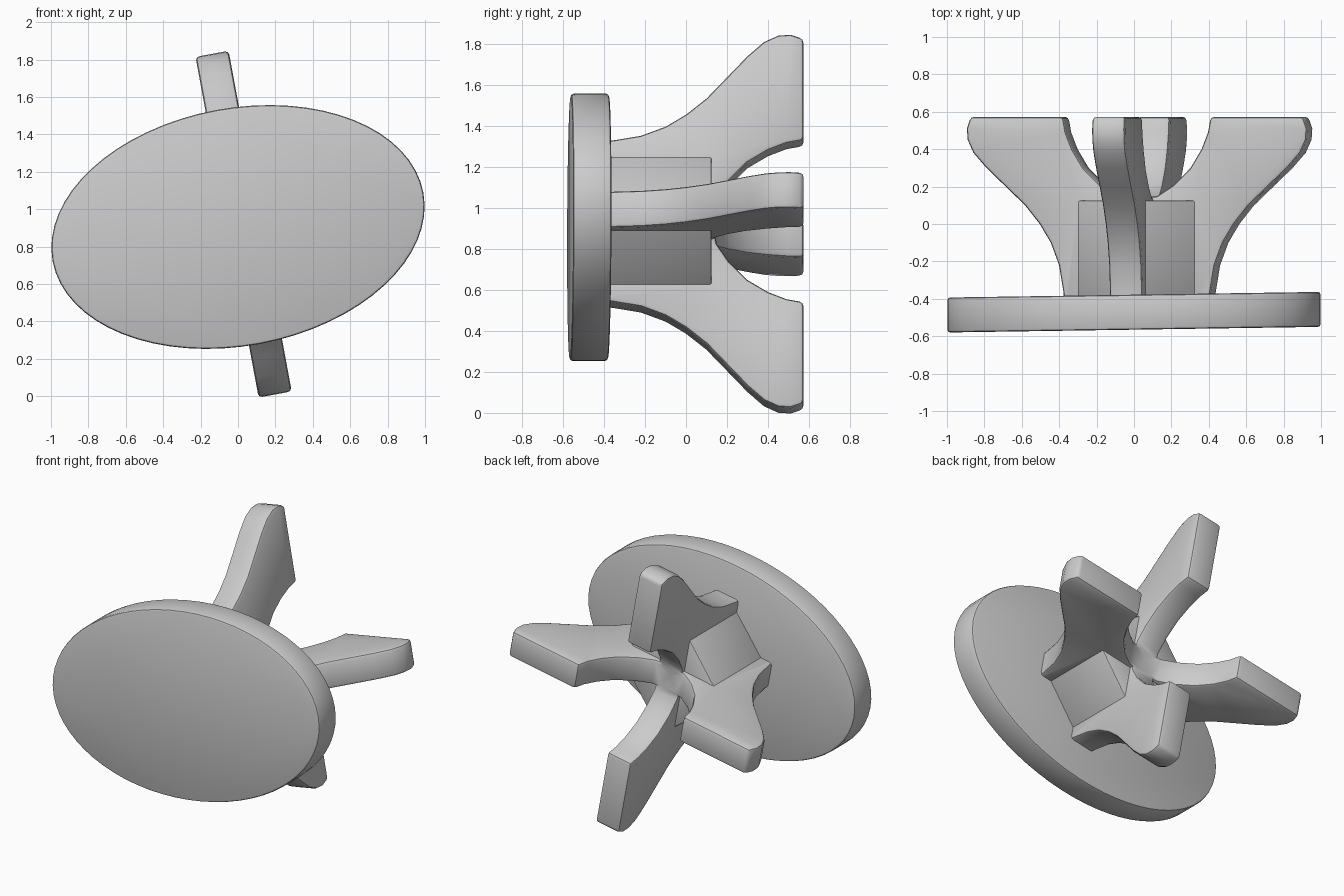
import bpy, bmesh
from math import cos, sin, radians, pi
from mathutils import Vector

if "Cube" in bpy.data.objects:
    bpy.data.objects.remove(bpy.data.objects["Cube"])

CENTRE = Vector((0.03, 0, 0.92))
TURN = radians(10.5)


def prism(name, bottom, offset, bevel):
    """Extrude a closed 3D outline by an offset and round its edges."""
    bm = bmesh.new()
    face = bm.faces.new([bm.verts.new(p) for p in bottom])
    ext = bmesh.ops.extrude_face_region(bm, geom=[face])
    verts = [g for g in ext["geom"] if isinstance(g, bmesh.types.BMVert)]
    bmesh.ops.translate(bm, verts=verts, vec=offset)
    bmesh.ops.recalc_face_normals(bm, faces=bm.faces[:])
    mesh = bpy.data.meshes.new(name)
    bm.to_mesh(mesh)
    bm.free()
    ob = bpy.data.objects.new(name, mesh)
    bpy.context.collection.objects.link(ob)
    mod = ob.modifiers.new("round", "BEVEL")
    mod.width, mod.segments = bevel, 2
    mod.limit_method, mod.angle_limit = "ANGLE", radians(40)
    apply(ob, mod)
    return ob


def apply(ob, mod):
    bpy.ops.object.select_all(action="DESELECT")
    bpy.context.view_layer.objects.active = ob
    ob.select_set(True)
    bpy.ops.object.modifier_apply(modifier=mod.name)


def smooth(ob):
    bpy.ops.object.select_all(action="DESELECT")
    bpy.context.view_layer.objects.active = ob
    ob.select_set(True)
    bpy.ops.object.shade_smooth_by_angle(angle=radians(35))


# Oval plate, turned in its plane and slightly tilted
outline = []
for i in range(64):
    t = 2 * pi * i / 64
    a, b = 1.008 * cos(t), 0.636 * sin(t)
    x, z = a * cos(TURN) - b * sin(TURN), a * sin(TURN) + b * cos(TURN)
    outline.append((x, -0.565 + 0.015 * x, 0.905 + z))
plate = prism("oval_plate", outline, Vector((0, 0.187, 0)), 0.015)
smooth(plate)

# Flared prong profile: distance from the axis, depth
OUTER = [(0.40, -0.43), (0.40, -0.37), (0.425, -0.22), (0.47, -0.10),
         (0.53, 0.0), (0.61, 0.10), (0.715, 0.20), (0.82, 0.30),
         (0.89, 0.38), (0.922, 0.45), (0.926, 0.51), (0.905, 0.573)]
INNER = [(0.40, 0.573), (0.385, 0.49), (0.35, 0.40), (0.29, 0.30),
         (0.20, 0.21), (0.11, 0.15)]


def prong_pair(name, angle, floor):
    u = Vector((cos(angle), 0, sin(angle)))
    w = Vector((-sin(angle), 0, cos(angle)))
    half = OUTER + INNER
    pts = half + [(0.0, floor)] + [(-r, y) for r, y in reversed(half)]
    bottom = [CENTRE + u * r + Vector((0, y, 0)) - w * 0.09 for r, y in pts]
    return prism(name, bottom, w * 0.18, 0.02)


# Chamfered hub between the prongs
corners = []
for k in range(4):
    for r, s in ((0.32, -0.085), (0.32, 0.085)):
        a = TURN + k * pi / 2
        corners.append(CENTRE + Vector((r * cos(a) - s * sin(a), -0.42,
                                        r * sin(a) + s * cos(a))))
base = prism("pronged_base", corners, Vector((0, 0.545, 0)), 0.008)

for part in (prong_pair("side_prongs", TURN, 0.135),
             prong_pair("upright_prongs", TURN + pi / 2, 0.13)):
    mod = base.modifiers.new("join", "BOOLEAN")
    mod.operation, mod.solver, mod.object = "UNION", "EXACT", part
    apply(base, mod)
    bpy.data.objects.remove(part)
smooth(base)
